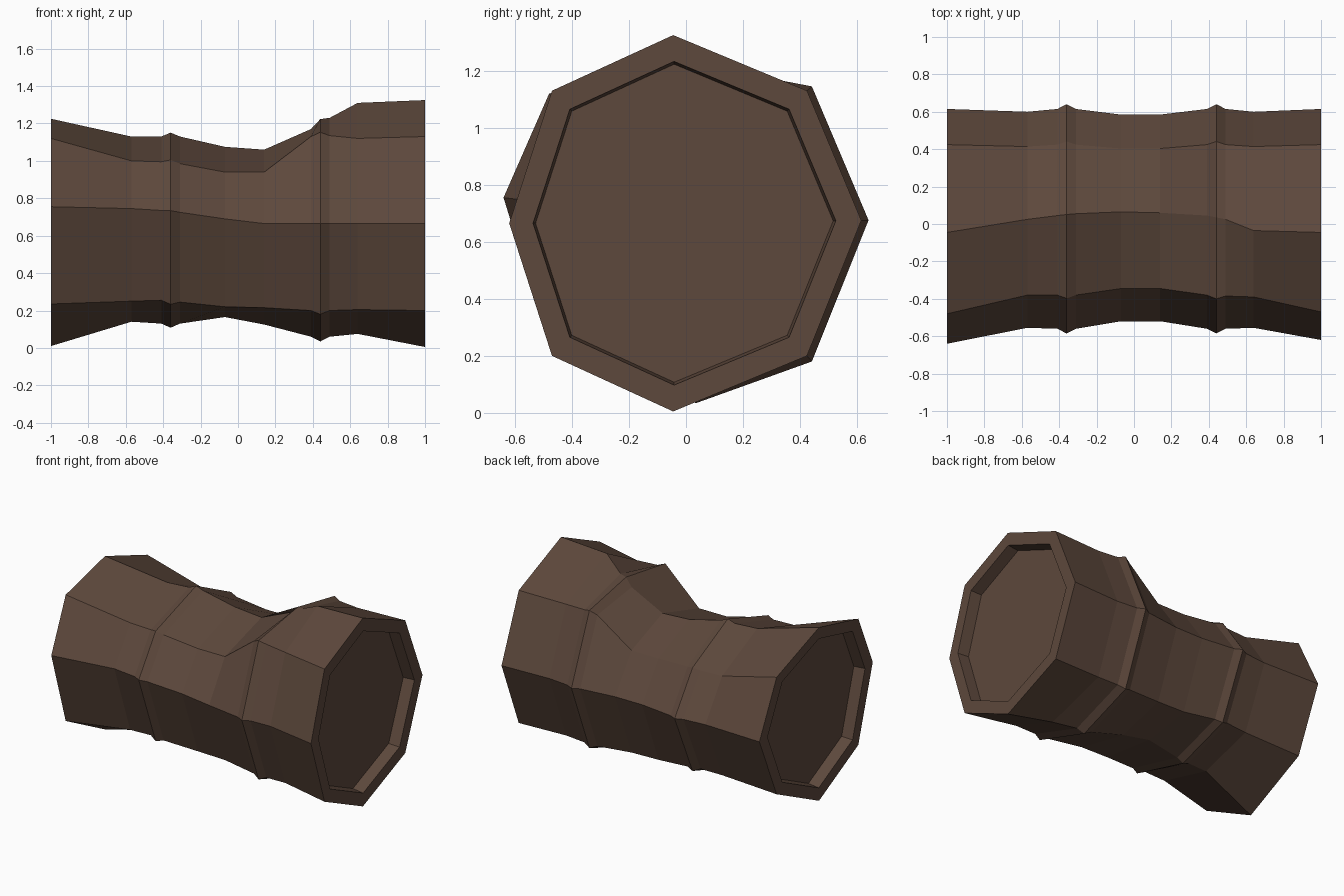
import bpy, bmesh
from mathutils import Vector

if "Cube" in bpy.data.objects:
    bpy.data.objects.remove(bpy.data.objects["Cube"])

# Shoulder sections along the log:
# x | y: back, ridge, upper front, front | z: ridge, upper front, upper back, front, lower sides, keel
SECTIONS = [
    (-1.00, .615, -.045, -.48, -.64, 1.225, 1.12, 1.055, .755, .235, .01),
    (-0.57, .60, .025, -.38, -.555, 1.13, 1.00, .945, .745, .25, .14),
    (-0.41, .615, .045, -.38, -.56, 1.13, .995, .945, .735, .255, .13),
    (-0.31, .615, .055, -.38, -.56, 1.13, .985, .945, .725, .245, .13),
    (-0.07, .585, .065, -.345, -.52, 1.075, .94, .93, .69, .22, .165),
    (0.14, .585, .06, -.345, -.52, 1.06, .94, .93, .665, .215, .125),
    (0.39, .615, .045, -.38, -.56, 1.17, 1.13, 1.12, .665, .2, .06),
    (0.49, .615, .025, -.385, -.56, 1.23, 1.135, 1.13, .665, .2, .06),
    (0.64, .60, -.035, -.39, -.555, 1.31, 1.12, 1.125, .665, .205, .075),
    (1.00, .615, -.045, -.47, -.62, 1.325, 1.13, 1.13, .665, .2, .005),
]


def octagon(x, yb, yr, yc, yf, zr, zuf, zub, zf, zl, zk):
    return [Vector((x, *p)) for p in (
        (yr, zr), (yb * .69, zub), (yb, .675), (yb * .69, zl),
        (yr, zk), (yc, zl), (yf, zf), (yc, zuf))]


def scaled(ring, factor, dx=0):
    c = sum(ring, Vector()) / len(ring)
    return [c + (p - c) * factor + Vector((dx, 0, 0)) for p in ring]


body = [octagon(*s) for s in SECTIONS]

# Raised bands halfway between the paired shoulders
for i in (6, 2):
    middle = [(a + b) / 2 for a, b in zip(body[i], body[i + 1])]
    body.insert(i + 1, scaled(middle, 1.043))

# Shallow recess in each end
left = [scaled(body[0], .845, .08), scaled(body[0], .86)]
right = [scaled(body[-1], .86), scaled(body[-1], .845, -.08)]

# Skin all rings and close the recess floors
bm = bmesh.new()
rings = [[bm.verts.new(p) for p in r] for r in left + body + right]
for a, b in zip(rings, rings[1:]):
    for k in range(8):
        n = (k + 1) % 8
        bm.faces.new((a[k], a[n], b[n], b[k]))
bm.faces.new(rings[0])
bm.faces.new(rings[-1])
bmesh.ops.recalc_face_normals(bm, faces=bm.faces)

mesh = bpy.data.meshes.new("log")
bm.to_mesh(mesh)
bm.free()
log = bpy.data.objects.new("log", mesh)
bpy.context.collection.objects.link(log)

# Brown bark
bark = bpy.data.materials.new("bark")
bark.diffuse_color = (.11, .065, .045, 1)
bark.use_nodes = True
bark.node_tree.nodes["Principled BSDF"].inputs["Base Color"].default_value = bark.diffuse_color
mesh.materials.append(bark)
